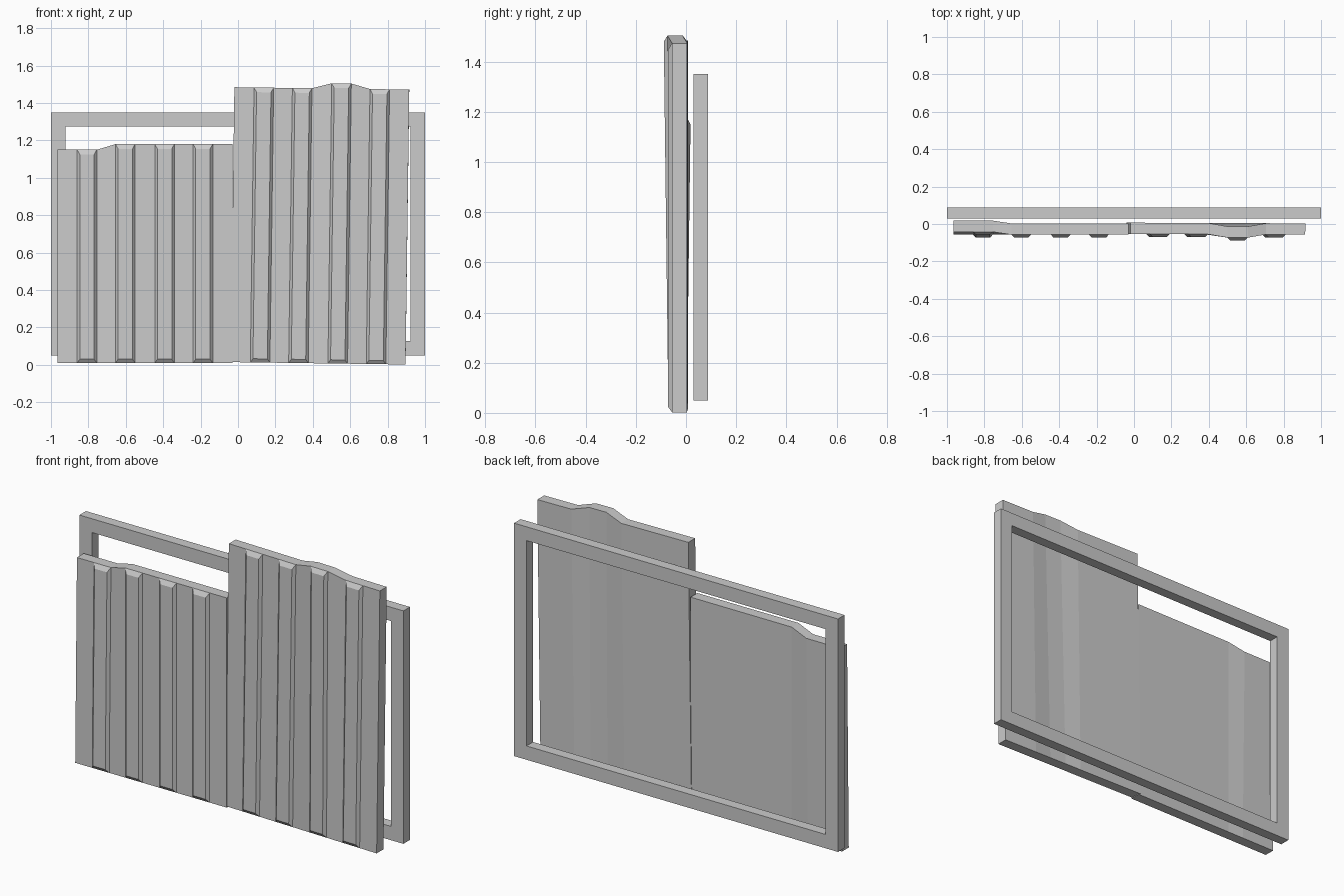
import bpy, bmesh
from mathutils import Matrix

if "Cube" in bpy.data.objects:
    bpy.data.objects.remove(bpy.data.objects["Cube"])

RIB_STARTS = (0.105, 0.31, 0.52, 0.725)
RIB_W, WIDTH = 0.105, 0.935
FRONT, BACK, RIB_DEPTH = -0.057, 0.003, 0.015


def finish(name, bm):
    bmesh.ops.recalc_face_normals(bm, faces=bm.faces)
    me = bpy.data.meshes.new(name)
    bm.to_mesh(me)
    bm.free()
    ob = bpy.data.objects.new(name, me)
    bpy.context.collection.objects.link(ob)
    return ob


def ribbed_panel(name, height, bent_columns, dy, dz):
    """Slab with four raised ribs; the top of the given columns is bent."""
    xs = [0.0]
    for s in RIB_STARTS:
        xs += [s, s + RIB_W]
    xs.append(WIDTH)
    bm = bmesh.new()
    cols = []
    for i, x in enumerate(xs):
        oy, oz = (dy, dz) if i in bent_columns else (0, 0)
        cols.append([bm.verts.new(p) for p in (
            (x, FRONT, 0), (x, BACK, 0),
            (x, BACK + oy, height + oz), (x, FRONT + oy, height + oz))])
    bm.faces.new(cols[0])
    bm.faces.new(cols[-1])
    for i, (a, b) in enumerate(zip(cols, cols[1:])):
        for j in range(3):
            bm.faces.new((a[j], a[j + 1], b[j + 1], b[j]))
        base = [a[0], b[0], b[3], a[3]]
        if i % 2 == 0:
            bm.faces.new(base)
            continue
        # raised rib with sloped sides and ends
        tip = []
        for v, sx, sz in zip(base, (1, -1, -1, 1), (1, 1, -1, -1)):
            x, y, z = v.co
            tip.append(bm.verts.new((x + sx * 0.014, y - RIB_DEPTH,
                                     z + sz * (0.02 if sz > 0 else 0.025))))
        bm.faces.new(tip)
        for k in range(4):
            n = (k + 1) % 4
            bm.faces.new((base[k], base[n], tip[n], tip[k]))
    return finish(name, bm)


def rectangular_frame(name, x, z0, z1, border, y0, y1):
    bm = bmesh.new()
    rings = []
    for y in (y0, y1):
        for b in (0, border):
            rings.append([bm.verts.new(p) for p in (
                (-x + b, y, z0 + b), (x - b, y, z0 + b),
                (x - b, y, z1 - b), (-x + b, y, z1 - b))])
    for a, b in ((0, 1), (2, 3), (0, 2), (1, 3)):
        for k in range(4):
            n = (k + 1) % 4
            bm.faces.new((rings[a][k], rings[a][n], rings[b][n], rings[b][k]))
    return finish(name, bm)


# backing frame
rectangular_frame("back_frame", 1.0, 0.05, 1.35, 0.077, 0.03, 0.088)

# short panel, upper left corner pushed back
left = ribbed_panel("left_panel", 1.17, (0, 1, 2), 0.015, -0.03)
left.location = (-0.965, 0, 0.01)

# tall panel, slightly tilted, third rib bulging forward at the top
right = ribbed_panel("right_panel", 1.47, (5, 6), -0.018, 0.028)
right.matrix_world = (Matrix.Translation((-0.039, 0.004, 0.0145))
                      @ Matrix.Rotation(0.0135, 4, 'Y')
                      @ Matrix.Rotation(-0.004, 4, 'Z'))
